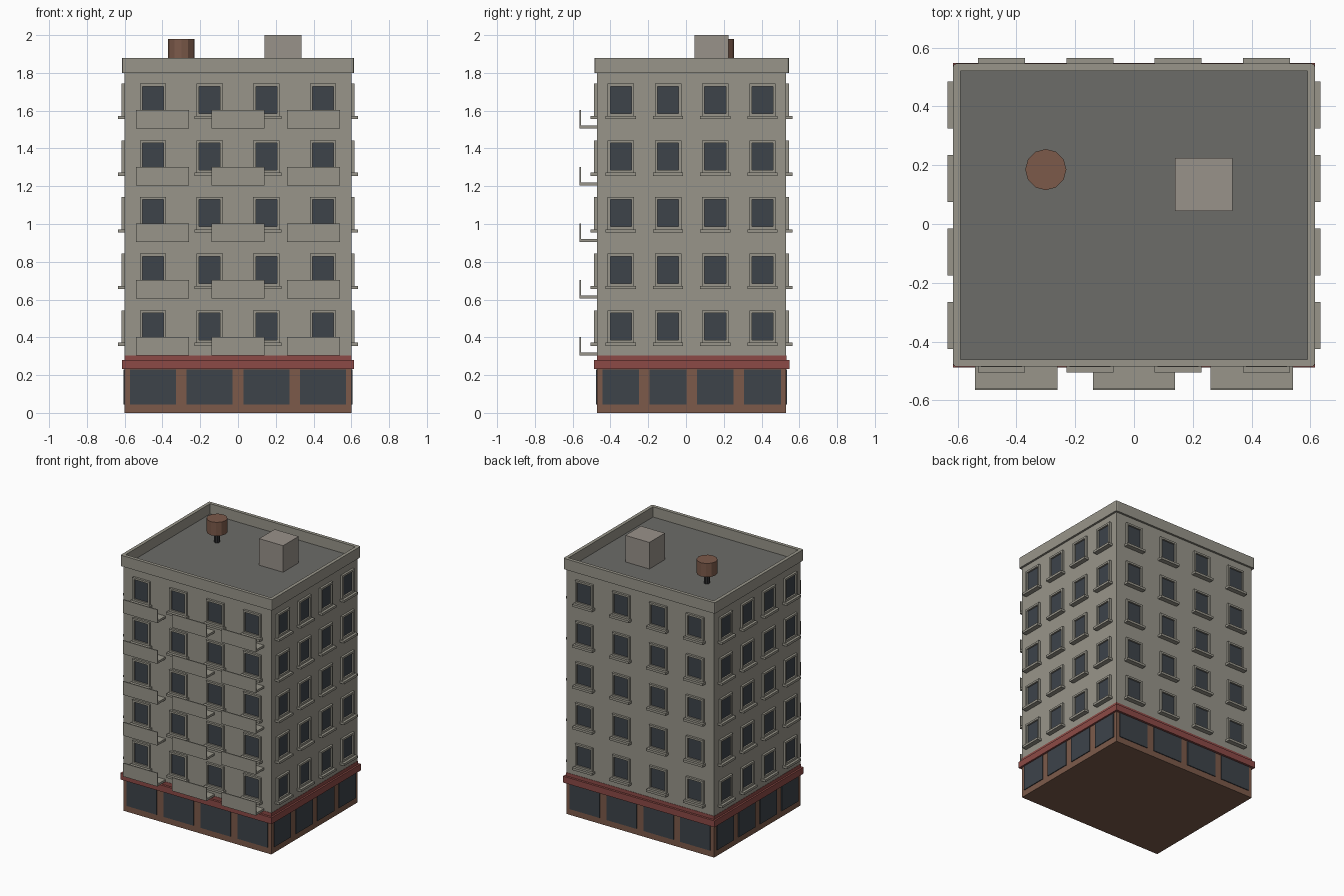
import bpy, bmesh
from mathutils import Vector, Matrix
from math import pi

old = bpy.data.objects.get("Cube")
if old:
    bpy.data.objects.remove(old, do_unlink=True)


def material(name, hex_code):
    """Flat colour from an sRGB hex string, stored as linear."""
    srgb = [int(hex_code[i:i + 2], 16) / 255 for i in (0, 2, 4)]
    rgba = [((c + 0.055) / 1.055) ** 2.4 for c in srgb] + [1]
    m = bpy.data.materials.new(name)
    m.use_nodes = True
    m.diffuse_color = rgba
    bsdf = m.node_tree.nodes["Principled BSDF"]
    bsdf.inputs["Base Color"].default_value = rgba
    bsdf.inputs["Roughness"].default_value = 0.9
    return m


STONE = material("warm grey stone", "98958A")
ROOF = material("roof grey", "6C6C68")
BROWN = material("shopfront brown", "7C5A4A")
RED = material("fascia red", "8C4A46")
GLASS = material("dark glass", "3D434A")
IRON = material("dark iron", "2E2E30")
VENT = material("pale concrete", "99928A")

HALF_X, HALF_Y, MID_Y = 0.6, 0.5, 0.03     # wall half sizes and centre
FLOORS, STOREY, GROUND, TOP = 5, 0.3, 0.3, 1.8


def box(bm, lo, hi, frame=Matrix()):
    """Axis-aligned box from corner to corner, moved by a frame matrix."""
    lo, hi = Vector(lo), Vector(hi)
    place = Matrix.Translation((lo + hi) / 2) @ Matrix.Diagonal((*(hi - lo), 1))
    bmesh.ops.create_cube(bm, size=1, matrix=frame @ place)


def finish(name, bm, mat):
    mesh = bpy.data.meshes.new(name)
    bm.to_mesh(mesh)
    bm.free()
    mesh.materials.append(mat)
    obj = bpy.data.objects.new(name, mesh)
    bpy.context.collection.objects.link(obj)
    return obj


def block(name, mat, half_x, half_y, z0, z1):
    """Solid block centred on the building."""
    bm = bmesh.new()
    box(bm, (-half_x, MID_Y - half_y, z0), (half_x, MID_Y + half_y, z1))
    return finish(name, bm, mat)


# Main masses
block("upper_walls", STONE, HALF_X, HALF_Y, GROUND, TOP)
block("shop_base", BROWN, HALF_X, HALF_Y, 0, 0.28)
block("fascia_band", RED, HALF_X + 0.015, HALF_Y + 0.018, 0.233, 0.28)
block("fascia_top", RED, HALF_X + 0.002, HALF_Y + 0.002, 0.28, 0.305)
block("roof_deck", ROOF, HALF_X - 0.005, HALF_Y - 0.005, TOP - 0.01, TOP + 0.005)

# Parapet: a block with rounded corners and its middle cut away
parapet = block("parapet", STONE, HALF_X + 0.015, HALF_Y + 0.015, TOP, 1.88)
bm = bmesh.new()
bm.from_mesh(parapet.data)
upright = [e for e in bm.edges if abs(e.verts[0].co.z - e.verts[1].co.z) > 0.01]
bmesh.ops.bevel(bm, geom=upright, offset=0.01, segments=2, affect='EDGES', profile=0.5)
bm.to_mesh(parapet.data)
bm.free()
cutter = block("parapet_cutter", STONE, HALF_X - 0.01, HALF_Y - 0.01, TOP - 0.1, TOP + 0.2)
cutter.hide_render = True
cutter.hide_set(True)
cutter.display_type = 'WIRE'
cut = parapet.modifiers.new("hollow", 'BOOLEAN')
cut.operation = 'DIFFERENCE'
cut.solver = 'EXACT'
cut.object = cutter
# Apply the cut, then drop the helper
baked = bpy.data.meshes.new_from_object(
    parapet.evaluated_get(bpy.context.evaluated_depsgraph_get()))
parapet.modifiers.clear()
parapet.data = baked
bpy.data.objects.remove(cutter, do_unlink=True)

# Windows: local frame has x along the wall, -y outward, z up
W, JAMB, SILL_Z, HEAD_Z = 0.07, 0.014, 0.072, 0.243
for turn, side in enumerate(("front", "left", "back", "right")):
    length, depth = (HALF_X, HALF_Y) if turn % 2 == 0 else (HALF_Y, HALF_X)
    wall = (Matrix.Translation((0, MID_Y, 0)) @ Matrix.Rotation(turn * pi / 2, 4, 'Z')
            @ Matrix.Translation((0, -depth, 0)))
    trim, panes, shops = bmesh.new(), bmesh.new(), bmesh.new()
    bay = length / 2
    for i in range(4):
        x = (i - 1.5) * bay
        # Shop window plate with a narrow pier either side
        half = bay / 2 - 0.028
        box(shops, (x - half, -0.006, 0.045), (x + half, 0.002, 0.23), wall)
        for floor in range(FLOORS):
            f = wall @ Matrix.Translation((x, 0, GROUND + floor * STOREY))
            box(panes, (-W + JAMB, -0.004, SILL_Z + JAMB), (W - JAMB, 0.002, HEAD_Z - JAMB), f)
            # Surround: two jambs, head, bottom rail, and projecting sill
            for s in (-1, 1):
                x0, x1 = sorted((s * W, s * (W - JAMB)))
                box(trim, (x0, -0.016, SILL_Z), (x1, 0, HEAD_Z), f)
            inner = W - JAMB
            box(trim, (-inner, -0.016, HEAD_Z - JAMB), (inner, 0, HEAD_Z), f)
            box(trim, (-inner, -0.016, SILL_Z), (inner, 0, SILL_Z + JAMB), f)
            box(trim, (-0.08, -0.035, SILL_Z - 0.017), (0.08, 0, SILL_Z), f)
    finish(side + "_window_surrounds", trim, STONE)
    finish(side + "_window_panes", panes, GLASS)
    finish(side + "_shop_windows", shops, GLASS)

# Balconies: open-ended slab with an upright front panel
bm = bmesh.new()
front, edge = MID_Y - HALF_Y, -0.565
for floor in range(FLOORS):
    z = GROUND + 0.005 + floor * STOREY
    for x in (-0.4, 0, 0.4):
        box(bm, (x - 0.14, edge + 0.008, z), (x + 0.14, front, z + 0.016))
        box(bm, (x - 0.14, edge, z), (x + 0.14, edge + 0.008, z + 0.098))
finish("balconies", bm, STONE)

# Rooftop stair box
bm = bmesh.new()
box(bm, (0.14, 0.045, TOP), (0.335, 0.225, 2))
finish("roof_box", bm, VENT)


# Water tank on its post
def cylinder(name, mat, radius, z0, z1, sides):
    bm = bmesh.new()
    bmesh.ops.create_cone(bm, cap_ends=True, segments=sides, radius1=radius, radius2=radius,
                          depth=z1 - z0, matrix=Matrix.Translation((-0.3, 0.185, (z0 + z1) / 2)))
    return finish(name, bm, mat)


cylinder("tank_post", IRON, 0.02, TOP, 1.88, 8)
cylinder("water_tank", BROWN, 0.07, 1.88, 1.98, 12)
